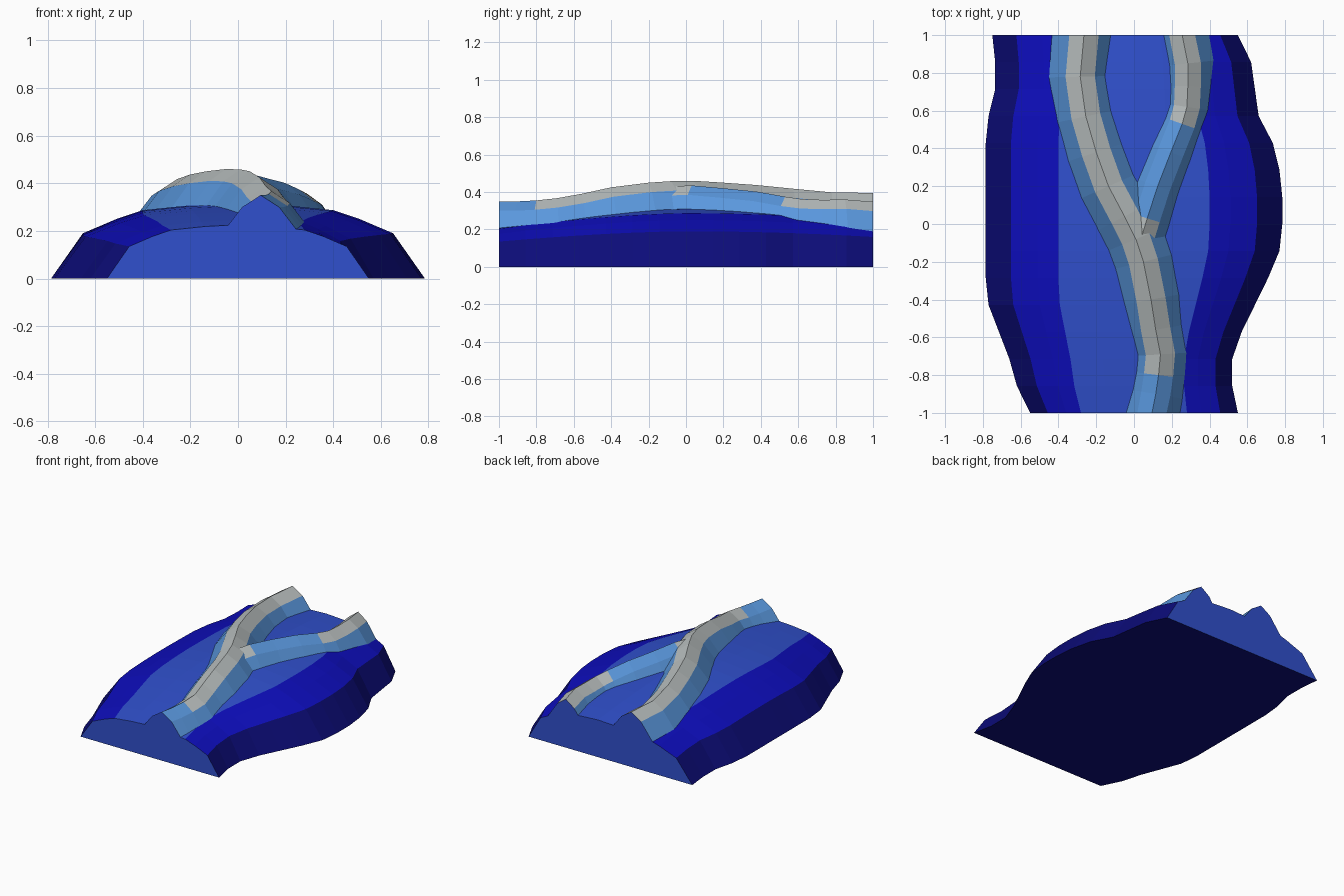
import bpy, bmesh
from mathutils import Vector

if "Cube" in bpy.data.objects:
    bpy.data.objects.remove(bpy.data.objects["Cube"])


def linear(c):
    c /= 255
    return c / 12.92 if c <= 0.04045 else ((c + 0.055) / 1.055) ** 2.4


# One material per flat colour, shared by every part
COLOURS = [("navy", (12, 12, 122)), ("deep_blue", (13, 13, 188)),
           ("royal_blue", (48, 80, 205)), ("sky_blue", (90, 152, 222)),
           ("stone_grey", (184, 190, 190))]
NAVY, DEEP, ROYAL, SKY, GREY = range(5)
MATS = []
for name, rgb in COLOURS:
    m = bpy.data.materials.new(name)
    m.diffuse_color = (*[linear(c) for c in rgb], 1)
    m.use_nodes = True
    m.node_tree.nodes["Principled BSDF"].inputs["Base Color"].default_value = m.diffuse_color
    MATS.append(m)


def loft(name, rings, colour_rule, cap_colour):
    """Skin closed rings; colour_rule(section, strip) gives the material."""
    bm = bmesh.new()
    vs = [[bm.verts.new(p) for p in ring] for ring in rings]
    n = len(rings[0])
    for i in range(len(vs) - 1):
        for j in range(n):
            k = (j + 1) % n
            f = bm.faces.new((vs[i][j], vs[i][k], vs[i + 1][k], vs[i + 1][j]))
            f.material_index = colour_rule(i, j)
    for ring in (vs[0], vs[-1]):
        bm.faces.new(ring).material_index = cap_colour
    bmesh.ops.recalc_face_normals(bm, faces=bm.faces)
    me = bpy.data.meshes.new(name)
    bm.to_mesh(me)
    bm.free()
    for m in MATS:
        me.materials.append(m)
    ob = bpy.data.objects.new(name, me)
    bpy.context.collection.objects.link(ob)
    return ob


# Mound: wavy outline, domed section that gets lower towards both ends
LEFT = [.55, .62, .66, .715, .77, .785, .785, .785, .785, .785, .785, .77, .735, .735, .75]
RIGHT = [.55, .52, .52, .57, .64, .71, .77, .785, .785, .77, .735, .66, .64, .62, .55]
DOME = [(1, 0), (.83, .19), (.65, .25), (.51, .287), (.25, .308)]
rings = []
for i, (l, r) in enumerate(zip(LEFT, RIGHT)):
    y = -1 + i / 7
    h = 1 - .29 * abs(y) ** 1.6 if y < 0 else 1 - .16 * y * y
    rings.append([(-l * a, y, z * h) for a, z in DOME] + [(0, y, .318 * h)]
                 + [(r * a, y, z * h) for a, z in reversed(DOME)])
STRIPS = [NAVY, DEEP, DEEP, ROYAL, ROYAL, ROYAL, ROYAL, DEEP, DEEP, NAVY, NAVY]
mound = loft("mound", rings, lambda i, j: STRIPS[j], ROYAL)


# Ridges: a faceted crest section swept along a path
def ridge(name, path, width, blue_range):
    section = [(-.175, -.17), (-.08, -.05), (0, 0), (.08, -.05), (.175, -.17),
               (.13, -.23), (-.13, -.23)]
    pts = [Vector(p) for p in path]
    rings = []
    for i, p in enumerate(pts):
        t = pts[min(i + 1, len(pts) - 1)] - pts[max(i - 1, 0)]
        side = Vector((t.y, -t.x, 0)).normalized()
        if abs(p.y) == 1:
            side = Vector((1, 0, 0))
        rings.append([p + side * (a * width) + Vector((0, 0, z)) for a, z in section])

    def colour(i, j):
        mid = (pts[i].y + pts[i + 1].y) / 2
        on_top = j in (1, 2) and not blue_range[0] < mid < blue_range[1]
        return GREY if on_top else SKY
    return loft(name, rings, colour, ROYAL)


main_ridge = ridge("main_ridge", [
    (.095, -1, .35), (.115, -.9, .35), (.13, -.8, .355), (.14, -.69, .367),
    (.115, -.56, .39), (.09, -.4, .425), (.05, -.2, .45), (.01, -.08, .458),
    (-.05, .04, .46), (-.135, .2, .45), (-.2, .38, .437), (-.255, .57, .418),
    (-.285, .78, .398), (-.265, 1, .395)], .97, (-1, -.8))
side_ridge = ridge("side_ridge", [
    (.03, -.1, .43), (.07, .03, .435), (.125, .2, .42), (.195, .38, .402),
    (.255, .53, .375), (.28, .62, .362), (.285, .73, .358), (.285, .85, .36),
    (.255, 1, .348)], .86, (.03, .53))

# Fuse the ridges into the mound
for part in (main_ridge, side_ridge):
    mod = mound.modifiers.new("fuse", 'BOOLEAN')
    mod.operation = 'UNION'
    mod.solver = 'EXACT'
    mod.object = part
    bpy.context.view_layer.objects.active = mound
    bpy.ops.object.modifier_apply(modifier=mod.name)
    bpy.data.objects.remove(part)
mound.name = "ridged_mound"
